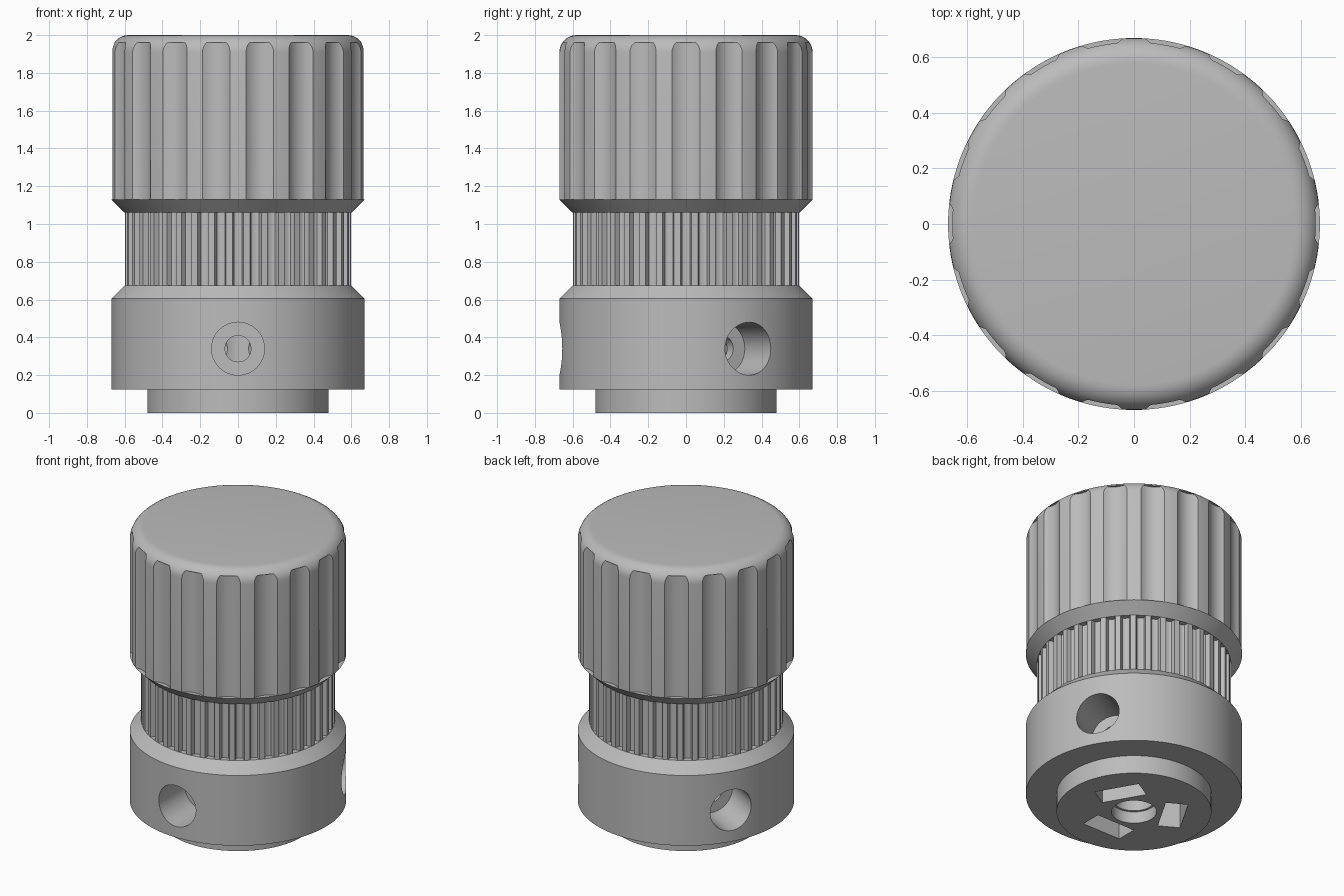
import bpy, bmesh
from math import sin, cos, pi, radians
from mathutils import Matrix

cube = bpy.data.objects.get("Cube")
if cube:
    bpy.data.objects.remove(cube, do_unlink=True)

grey = bpy.data.materials.new("plain grey")
grey.use_nodes = True
colour = (0.5, 0.5, 0.5, 1)
grey.diffuse_color = colour
grey.node_tree.nodes["Principled BSDF"].inputs["Base Color"].default_value = colour


def make(name, bm):
    bmesh.ops.recalc_face_normals(bm, faces=bm.faces)
    mesh = bpy.data.meshes.new(name)
    bm.to_mesh(mesh)
    bm.free()
    mesh.materials.append(grey)
    obj = bpy.data.objects.new(name, mesh)
    bpy.context.collection.objects.link(obj)
    return obj


def lathe(name, profile, sides=144):
    """Closed solid turned from (radius, height) points."""
    bm = bmesh.new()
    rings = [[bm.verts.new((r * cos(2 * pi * i / sides), r * sin(2 * pi * i / sides), z))
              for i in range(sides)] for r, z in profile]
    for a, b in zip(rings, rings[1:]):
        for i in range(sides):
            j = (i + 1) % sides
            bm.faces.new((a[i], a[j], b[j], b[i]))
    bm.faces.new(rings[0])
    bm.faces.new(rings[-1])
    return make(name, bm)


def rod(bm, radius, length, matrix, sides=48):
    bmesh.ops.create_cone(bm, cap_ends=True, segments=sides, radius1=radius,
                          radius2=radius, depth=length, matrix=matrix)


def carve(target, bm):
    """Subtract the given solid from the target and discard it."""
    cutter = make("cutter", bm)
    cutter.hide_render = True
    bpy.context.view_layer.objects.active = target
    mod = target.modifiers.new("carve", 'BOOLEAN')
    mod.operation = 'DIFFERENCE'
    mod.solver = 'EXACT'
    mod.object = cutter
    bpy.ops.object.modifier_apply(modifier=mod.name)
    bpy.data.objects.remove(cutter, do_unlink=True)


def around(angle):
    return Matrix.Rotation(radians(angle), 4, 'Z')


# Grip: chamfered underneath, rounded on top, with scalloped flutes
fillet = [(0.58 + 0.09 * cos(i * pi / 16), 1.91 + 0.09 * sin(i * pi / 16)) for i in range(9)]
grip = lathe("grip", [(0.60, 1.06), (0.67, 1.13)] + fillet)
flutes = bmesh.new()
for k in range(18):
    rod(flutes, 0.12, 0.83, around(20 * k) @ Matrix.Translation((0.76, 0, 1.545)))
carve(grip, flutes)

# Toothed neck: round grooves between the teeth, extruded upwards
TEETH, STEPS = 40, 8
bm = bmesh.new()
outline = []
for t in range(TEETH):
    middle = 2 * pi * t / TEETH
    for s in range(STEPS + 1):
        u = 2 * s / STEPS - 1
        r = 0.60 - 0.036 * (1 - u ** 4) ** 0.5
        a = middle + u * 0.05
        outline.append(bm.verts.new((r * cos(a), r * sin(a), 0.66)))
base_face = bm.faces.new(outline)
top = bmesh.ops.extrude_face_region(bm, geom=[base_face], use_keep_orig=True)
bmesh.ops.translate(bm, vec=(0, 0, 0.42),
                    verts=[v for v in top["geom"] if isinstance(v, bmesh.types.BMVert)])
neck = make("toothed_neck", bm)

# Collar with its narrower foot
collar = lathe("collar", [(0.48, 0), (0.48, 0.125), (0.67, 0.125), (0.67, 0.605), (0.60, 0.675)])

# Stepped shaft bore
for radius, height in ((0.14, 0.08), (0.125, 0.58)):
    bm = bmesh.new()
    rod(bm, radius, height + 0.1, Matrix.Translation((0, 0, height / 2 - 0.05)), 64)
    carve(collar, bm)

# Three clamping screws: wide head recess, narrow screw hole and nut pocket
for angle in (-90, 30, 150):
    for radius, inner, outer, sides in ((0.14, 0.38, 0.8, 48), (0.07, 0.06, 0.45, 16)):
        bm = bmesh.new()
        place = Matrix.Translation(((inner + outer) / 2, 0, 0.34)) @ Matrix.Rotation(pi / 2, 4, 'Y')
        rod(bm, radius, outer - inner, around(angle) @ place, sides)
        carve(collar, bm)
    bm = bmesh.new()
    size = Matrix.Diagonal((0.14, 0.29, 0.55, 1))
    bmesh.ops.create_cube(bm, size=1, matrix=around(angle) @ Matrix.Translation((0.245, 0, 0.20)) @ size)
    carve(collar, bm)

# Smooth round surfaces, crisp edges
bpy.ops.object.select_all(action='DESELECT')
for obj in (grip, neck, collar):
    obj.select_set(True)
bpy.context.view_layer.objects.active = grip
bpy.ops.object.shade_smooth_by_angle(angle=radians(30))
